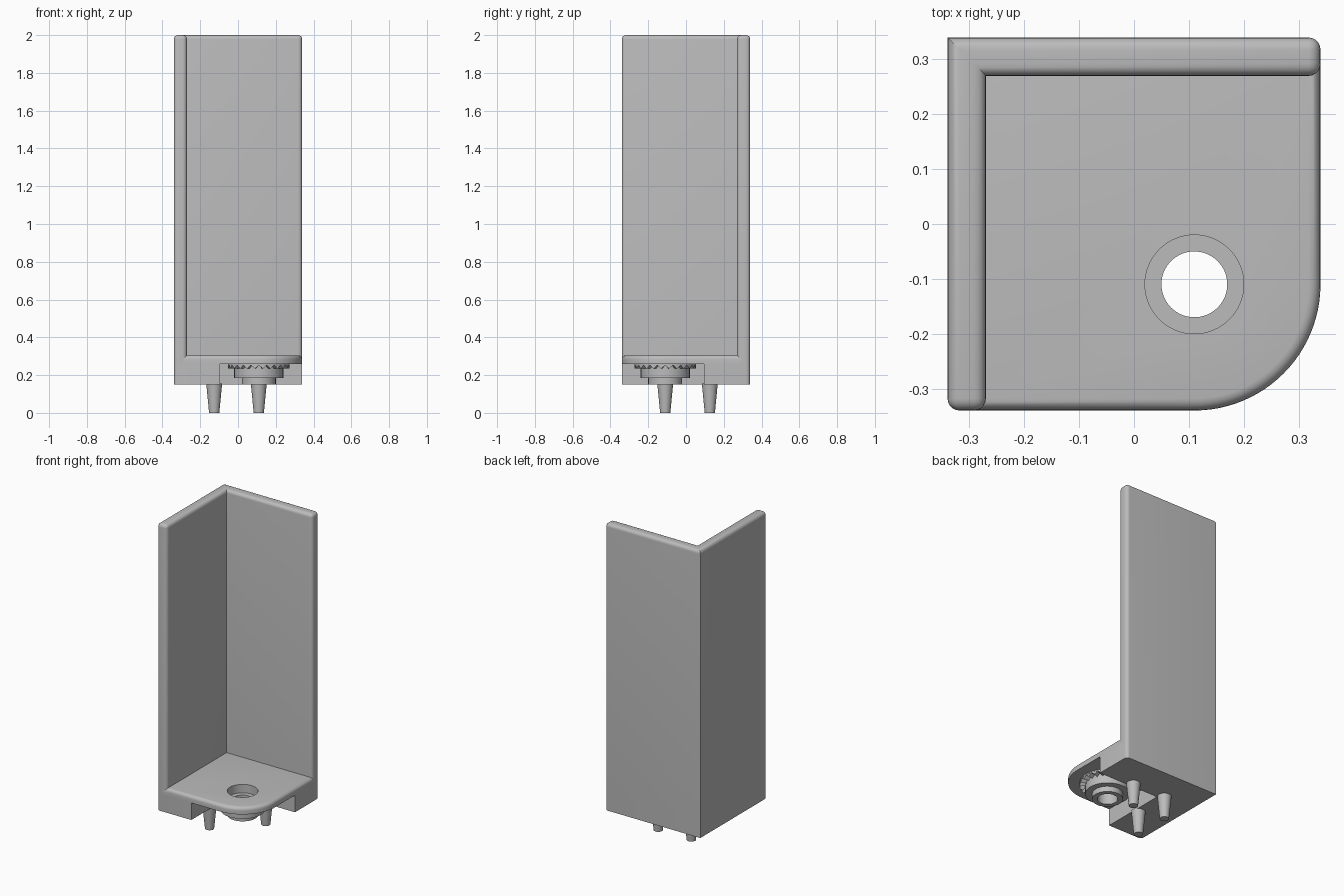
import bpy
import bmesh
from math import sin, cos, pi

cube = bpy.data.objects.get("Cube")
if cube:
    bpy.data.objects.remove(cube, do_unlink=True)

# Shared material
grey = bpy.data.materials.new("plain grey")
grey.use_nodes = True
colour = (0.5, 0.5, 0.5, 1)
grey.diffuse_color = colour
grey.node_tree.nodes["Principled BSDF"].inputs["Base Color"].default_value = colour

HALF = 0.34          # half width of the footprint
FILLET = 0.022       # rounding of the exposed edges
BASE, SHELF, FLOOR, TOP = 0.15, 0.26, 0.305, 2.0
HUB = (0.11, -0.11)  # centre of the hub, hole and rounded floor corner


def make(name, bm, location=(0, 0, 0)):
    bmesh.ops.recalc_face_normals(bm, faces=bm.faces[:])
    mesh = bpy.data.meshes.new(name)
    bm.to_mesh(mesh)
    bm.free()
    mesh.materials.append(grey)
    obj = bpy.data.objects.new(name, mesh)
    obj.location = location
    bpy.context.collection.objects.link(obj)
    return obj


def smooth(obj):
    bpy.ops.object.select_all(action='DESELECT')
    obj.select_set(True)
    bpy.context.view_layer.objects.active = obj
    bpy.ops.object.shade_smooth_by_angle()


def prism(outline, z0, z1):
    bm = bmesh.new()
    low = [bm.verts.new((x, y, z0)) for x, y in outline]
    high = [bm.verts.new((x, y, z1)) for x, y in outline]
    bm.faces.new(low)
    bm.faces.new(high)
    for i in range(len(low)):
        j = (i + 1) % len(low)
        bm.faces.new((low[i], low[j], high[j], high[i]))
    bmesh.ops.recalc_face_normals(bm, faces=bm.faces[:])
    return bm


def round_edges(bm, rule):
    edges = [e for e in bm.edges if rule(e.verts[0].co, e.verts[1].co)]
    bmesh.ops.bevel(bm, geom=edges, offset=FILLET, segments=5, profile=0.5,
                    affect='EDGES', clamp_overlap=True)


def lathe(name, profile, location, sides=64, closed=False):
    bm = bmesh.new()
    rings = [[bm.verts.new((r * cos(2 * pi * k / sides), r * sin(2 * pi * k / sides), z))
              for k in range(sides)] for r, z in profile]
    pairs = list(zip(rings, rings[1:]))
    if closed:
        pairs.append((rings[-1], rings[0]))
    else:
        bm.faces.new(rings[0])
        bm.faces.new(rings[-1])
    for a, b in pairs:
        for k in range(sides):
            n = (k + 1) % sides
            bm.faces.new((a[k], a[n], b[n], b[k]))
    return make(name, bm, location)


def corner_outline(width):
    inner = -HALF + width
    return [(-HALF, -HALF), (inner, -HALF), (inner, -inner),
            (HALF, -inner), (HALF, HALF), (-HALF, HALF)]


# A wall end is the front edge of the side wall or the right edge of the back wall
def is_end(a, b):
    vertical = abs(a.x - b.x) + abs(a.y - b.y) < 0.001
    return vertical and (a.y < -HALF + 0.001 or a.x > HALF - 0.001)


# Tall corner walls
walls = prism(corner_outline(0.07), SHELF, TOP)
round_edges(walls, lambda a, b: min(a.z, b.z) > TOP - 0.001 or is_end(a, b))
smooth(make("corner_walls", walls))

# Foot under the walls, with only its outer corners rounded
foot = prism(corner_outline(0.245), BASE, SHELF)
round_edges(foot, lambda a, b: is_end(a, b) and abs(a.x - a.y) < 0.001)
smooth(make("corner_foot", foot))

# Floor plate with a large round corner and rounded rim
tuck = HALF - 0.035
radius = HALF - HUB[0]
arc = [(HUB[0] + radius * cos(t), HUB[1] + radius * sin(t))
       for t in [-pi / 2 + k * pi / 48 for k in range(25)]]
plate = prism([(-tuck, -HALF)] + arc + [(HALF, tuck), (-tuck, tuck)], SHELF, FLOOR)
round_edges(plate, lambda a, b: min(a.z, b.z) > FLOOR - 0.001)
floor = make("floor_plate", plate)

# Round opening through the floor
cutter = lathe("hole_cutter", [(0.09, 0.2), (0.09, 0.4)], (*HUB, 0))
cutter.hide_render = True
cut = floor.modifiers.new("hole", 'BOOLEAN')
cut.operation = 'DIFFERENCE'
cut.solver = 'EXACT'
cut.object = cutter
bpy.context.view_layer.objects.active = floor
bpy.ops.object.modifier_apply(modifier=cut.name)
bpy.data.objects.remove(cutter, do_unlink=True)
smooth(floor)

# Stepped hollow hub below the floor
smooth(lathe("hub", [(0.06, BASE), (0.09, BASE), (0.09, 0.185), (0.13, 0.185),
                     (0.13, 0.252), (0.163, 0.252), (0.163, SHELF),
                     (0.09, SHELF), (0.09, 0.25), (0.06, 0.25)],
             (*HUB, 0), closed=True))

# Ring of pointed teeth around the hub
TEETH = 24
bm = bmesh.new()
for k in range(TEETH):
    ends = []
    for r in (0.12, 0.163):
        ends.append([bm.verts.new((r * cos(t), r * sin(t), z)) for t, z in
                     ((2 * pi * k / TEETH, 0.254),
                      (2 * pi * (k + 0.5) / TEETH, 0.234),
                      (2 * pi * (k + 1) / TEETH, 0.254))])
    a, b = ends
    bm.faces.new(a)
    bm.faces.new(b)
    for i in range(3):
        j = (i + 1) % 3
        bm.faces.new((a[i], a[j], b[j], b[i]))
make("hub_teeth", bm, (*HUB, 0))

# Tapered pegs under the foot
for name, x, y in (("front_peg", -0.126, HUB[1]), ("corner_peg", -0.126, 0.126),
                   ("side_peg", HUB[0], 0.126)):
    smooth(lathe(name, [(0.027, 0), (0.042, BASE + 0.005)], (x, y, 0), sides=40))
